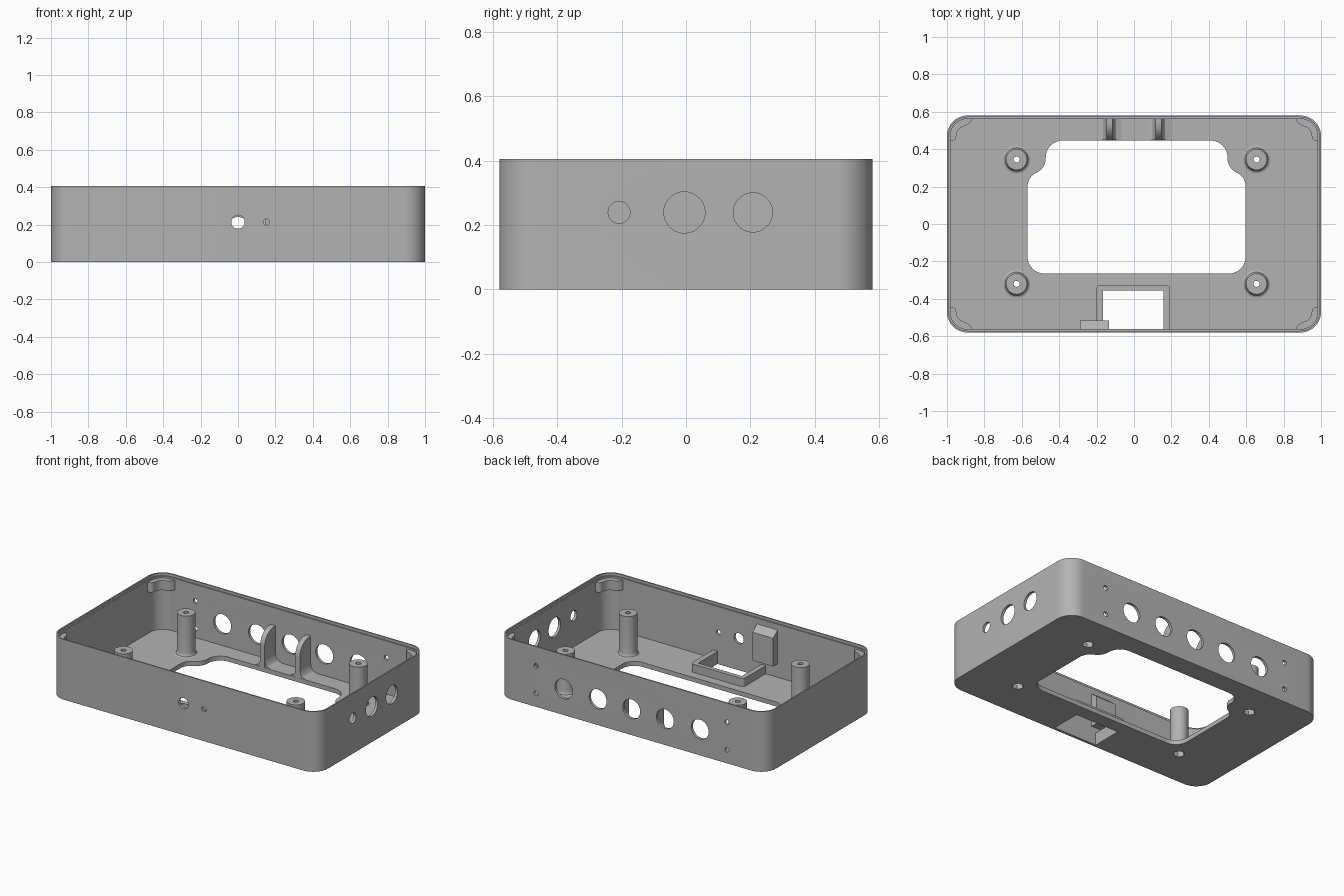
import bpy, bmesh, math
from mathutils import Vector

if "Cube" in bpy.data.objects:
    bpy.data.objects.remove(bpy.data.objects["Cube"])

grey = bpy.data.materials.new("plain grey")
grey.use_nodes = True
COLOUR = (0.45, 0.45, 0.45, 1)
grey.diffuse_color = COLOUR
grey.node_tree.nodes["Principled BSDF"].inputs["Base Color"].default_value = COLOUR

HX, HY, HZ = 1.0, 0.58, 0.405      # outer half sizes and height
WALL, FLOOR, CORNER = 0.018, 0.03, 0.11


def finish(name, bm):
    bmesh.ops.recalc_face_normals(bm, faces=bm.faces[:])
    mesh = bpy.data.meshes.new(name)
    bm.to_mesh(mesh)
    bm.free()
    mesh.materials.append(grey)
    obj = bpy.data.objects.new(name, mesh)
    bpy.context.collection.objects.link(obj)
    return obj


def prism(name, points, lo, hi, axis="z"):
    """Extrude a flat outline from lo to hi along an axis."""
    place = {"x": lambda a, b, h: (h, a, b),
             "y": lambda a, b, h: (a, h, b),
             "z": lambda a, b, h: (a, b, h)}[axis]
    bm = bmesh.new()
    face = bm.faces.new([bm.verts.new(place(a, b, lo)) for a, b in points])
    new = bmesh.ops.extrude_face_region(bm, geom=[face])["geom"]
    shift = Vector(place(0, 0, hi - lo))
    bmesh.ops.translate(bm, vec=shift, verts=[v for v in new if isinstance(v, bmesh.types.BMVert)])
    return finish(name, bm)


def rounded(corners, steps=10):
    """Round each (x, y, tangent length) corner with a circular arc."""
    out = []
    for i, (x, y, t) in enumerate(corners):
        p = Vector((x, y))
        before = (Vector(corners[i - 1][:2]) - p).normalized()
        after = (Vector(corners[(i + 1) % len(corners)][:2]) - p).normalized()
        if t == 0:
            out.append(p)
            continue
        w = math.sin(before.angle(after) / 2)
        for k in range(steps + 1):
            s = k / steps
            a, b, c = (1 - s) ** 2, 2 * w * s * (1 - s), s * s
            out.append((a * (p + before * t) + b * p + c * (p + after * t)) / (a + b + c))
    return out


def box_outline(inset):
    x, y, r = HX - inset, HY - inset, CORNER - inset
    return rounded([(-x, -y, r), (x, -y, r), (x, y, r), (-x, y, r)])


def circle(a, b, r, n=40):
    return [(a + r * math.cos(k * math.tau / n), b + r * math.sin(k * math.tau / n)) for k in range(n)]


def cut(obj, *args):
    cutter = prism("cutter", *args)
    cutter.hide_render = True
    mod = obj.modifiers.new("cut", "BOOLEAN")
    mod.operation, mod.solver, mod.object = "DIFFERENCE", "EXACT", cutter
    bpy.context.view_layer.objects.active = obj
    bpy.ops.object.modifier_apply(modifier=mod.name)
    bpy.data.objects.remove(cutter)


def smooth(obj):
    bpy.ops.object.select_all(action="DESELECT")
    obj.select_set(True)
    bpy.context.view_layer.objects.active = obj
    bpy.ops.object.shade_smooth_by_angle(angle=math.radians(30))


# Open tray with a stepped rim
tray = prism("tray", box_outline(0), 0, HZ)
cut(tray, box_outline(WALL), FLOOR, HZ + 0.1)
cut(tray, box_outline(0.009), HZ - 0.018, HZ + 0.1)

# Large floor opening, narrowed towards the back
half = [(0.583, -0.265, 0.09), (0.583, 0.25, 0.05), (0.486, 0.30, 0.05), (0.486, 0.446, 0.09)]
MID = 0.014
opening = [(MID + x, y, t) for x, y, t in half] + [(MID - x, y, t) for x, y, t in reversed(half)]
cut(tray, rounded(opening), -0.1, 0.1)

# Small floor window by the front wall
window = [(-0.167, -0.562), (0.158, -0.562), (0.158, -0.355), (-0.167, -0.355)]
cut(tray, window, -0.1, 0.1)

# Nut pockets under the standoffs
posts = [(x, y) for x in (-0.628, 0.655) for y in (-0.32, 0.345)]
for x, y in posts:
    cut(tray, circle(x, y, 0.036, 6), -0.1, 0.1)

# Holes through the back wall
for x in (-0.51, -0.25, 0, 0.25, 0.505):
    cut(tray, circle(x, 0.175, 0.065), HY - 0.1, HY + 0.1, "y")
for x in (-0.711, 0.711):
    for z in (0.09, 0.275):
        cut(tray, circle(x, z, 0.016, 20), HY - 0.1, HY + 0.1, "y")

# Holes through the front wall
for x, r in ((0, 0.036), (0.152, 0.016)):
    cut(tray, circle(x, 0.214, r), -HY - 0.1, -HY + 0.04, "y")

# Holes through the left wall
for y, r in ((-0.208, 0.034), (-0.005, 0.064), (0.208, 0.061)):
    cut(tray, circle(y, 0.239, r), HX - 0.1, HX + 0.1, "x")
smooth(tray)

# Hollow standoffs with a flared foot, turned from one profile
turned = [(0.036, 0.004), (0.036, 0.09), (0.016, 0.09), (0.016, 0.305), (0.056, 0.305),
          (0.056, 0.055), (0.058, 0.044), (0.063, 0.035), (0.074, FLOOR), (0.074, 0.004)]
for i, (x, y) in enumerate(posts):
    bm = bmesh.new()
    ring = [bm.verts.new((x + r, y, z)) for r, z in turned]
    edges = [bm.edges.new((ring[k - 1], ring[k])) for k in range(len(ring))]
    bmesh.ops.spin(bm, geom=ring + edges, cent=(x, y, 0), axis=(0, 0, 1),
                   angle=math.tau, steps=36, use_merge=True)
    bmesh.ops.remove_doubles(bm, verts=bm.verts[:], dist=0.0001)
    smooth(finish(f"standoff_{i + 1}", bm))

# Curved ribs on the back wall, each with a filleted foot
rib_side = rounded([(0.446, 0.01, 0), (0.446, 0.27, 0.1), (0.57, 0.27, 0), (0.57, 0.01, 0)])
for side, x in (("right", -0.131), ("left", 0.131)):
    smooth(prism(f"{side}_rib", rib_side, x - 0.017, x + 0.017, "x"))
    foot = [(x - 0.065, 0.01), (x + 0.065, 0.01), (x + 0.065, FLOOR), (x + 0.035, 0.04),
            (x + 0.022, 0.055), (x + 0.017, 0.08), (x - 0.017, 0.08), (x - 0.022, 0.055),
            (x - 0.035, 0.04), (x - 0.065, FLOOR)]
    smooth(prism(f"{side}_rib_foot", foot, 0.448, 0.57, "y"))

# Raised frame around the floor window
frame = rounded([(-0.2, -0.57, 0), (-0.167, -0.57, 0), (-0.167, -0.355, 0), (0.158, -0.355, 0),
                 (0.158, -0.57, 0), (0.193, -0.57, 0), (0.193, -0.325, 0.02), (-0.2, -0.325, 0.02)])
smooth(prism("window_frame", frame, 0.01, 0.085))

# Wedge-topped block on the front wall
block = [(-0.57, 0.12), (-0.515, 0.12), (-0.515, 0.31), (-0.57, 0.355)]
prism("wall_block", block, -0.288, -0.135, "x")

# Scalloped ledges in the four corners
ledge = rounded([(0.99, 0.44, 0), (0.955, 0.45, 0.01), (0.94, 0.515, 0.03), (0.88, 0.53, 0.03),
                 (0.86, 0.57, 0), (0.9, 0.572, 0), (0.985, 0.545, 0.05), (0.99, 0.48, 0)], 6)
for name, sx, sy in (("front_left", 1, -1), ("front_right", -1, -1),
                     ("back_left", 1, 1), ("back_right", -1, 1)):
    smooth(prism(f"{name}_ledge", [(sx * x, sy * y) for x, y in ledge], 0.31, 0.375))
